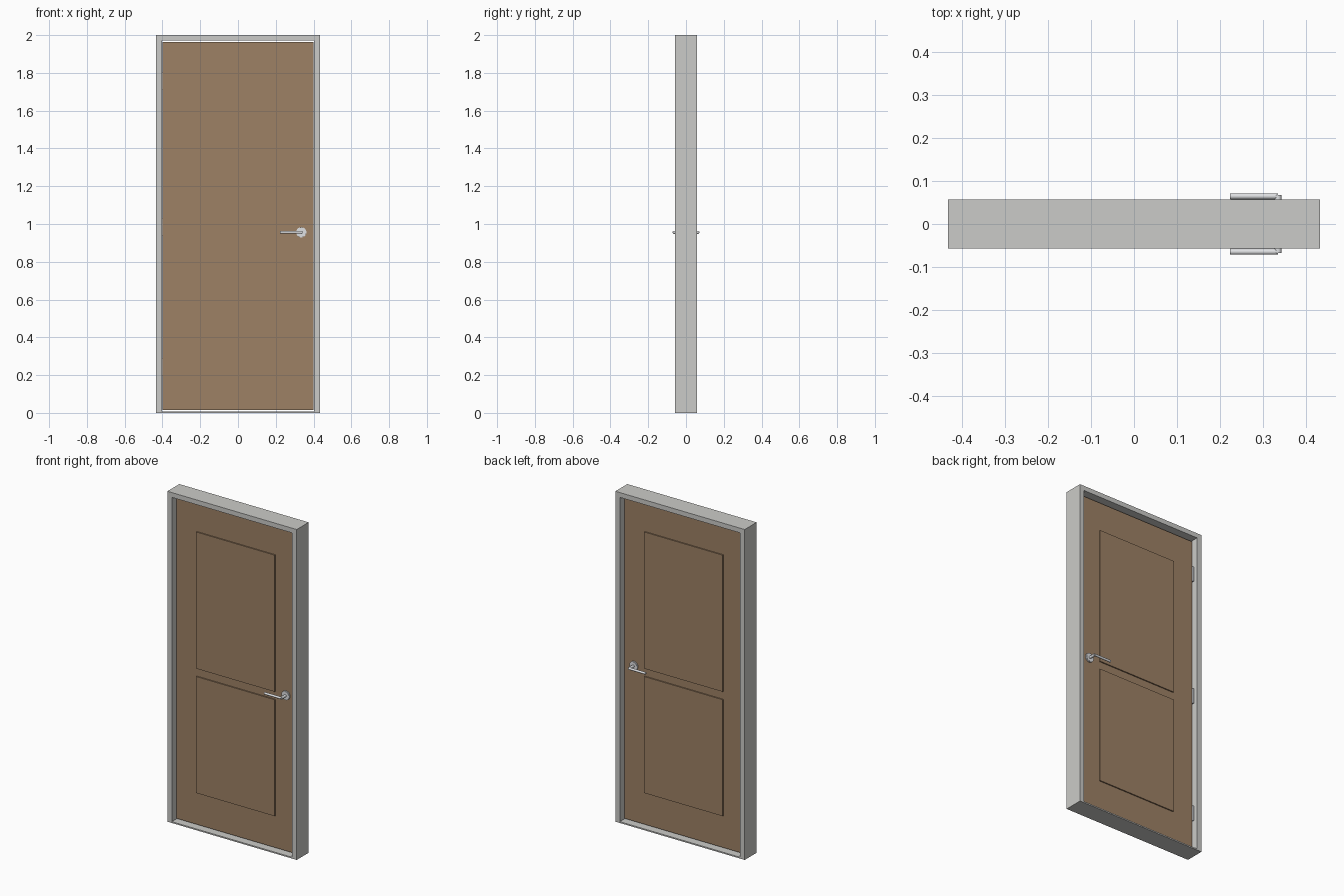
import bpy, bmesh, math
from mathutils import Matrix, Vector

old = bpy.data.objects.get("Cube")
if old:
    bpy.data.objects.remove(old, do_unlink=True)


def material(name, rgb, rough=0.6):
    m = bpy.data.materials.new(name)
    m.use_nodes = True
    m.diffuse_color = (*rgb, 1)
    bsdf = m.node_tree.nodes["Principled BSDF"]
    bsdf.inputs["Base Color"].default_value = (*rgb, 1)
    bsdf.inputs["Roughness"].default_value = rough
    return m


FRAME = material("frame grey", (0.60, 0.60, 0.58))
WOOD = material("door brown", (0.34, 0.22, 0.13))
METAL = material("handle silver", (0.74, 0.75, 0.77), 0.4)
HINGE = material("hinge grey", (0.42, 0.43, 0.45), 0.4)


def finish(name, bm, mat, smooth=False):
    bmesh.ops.recalc_face_normals(bm, faces=bm.faces)
    mesh = bpy.data.meshes.new(name)
    bm.to_mesh(mesh)
    bm.free()
    mesh.materials.append(mat)
    ob = bpy.data.objects.new(name, mesh)
    bpy.context.collection.objects.link(ob)
    if smooth:
        bpy.ops.object.select_all(action='DESELECT')
        ob.select_set(True)
        bpy.context.view_layer.objects.active = ob
        bpy.ops.object.shade_smooth_by_angle(angle=math.radians(40))
    return ob


def box(name, lo, hi, mat):
    lo, hi = Vector(lo), Vector(hi)
    bm = bmesh.new()
    bmesh.ops.create_cube(bm, size=1, matrix=Matrix.Translation((lo + hi) / 2)
                          @ Matrix.Diagonal((*(hi - lo), 1)))
    return finish(name, bm, mat)


def rod(name, a, b, radius, mat, sides=24, bevel=0.0):
    a, b = Vector(a), Vector(b)
    turn = (b - a).to_track_quat('Z', 'Y').to_matrix().to_4x4()
    bm = bmesh.new()
    bmesh.ops.create_cone(bm, cap_ends=True, segments=sides, radius1=radius,
                          radius2=radius, depth=(b - a).length,
                          matrix=Matrix.Translation((a + b) / 2) @ turn)
    if bevel:
        rims = [e for e in bm.edges if any(len(f.verts) > 4 for f in e.link_faces)]
        bmesh.ops.bevel(bm, geom=rims, offset=bevel, segments=2, affect='EDGES')
    return finish(name, bm, mat, True)


# Frame: a rectangular outline with a rectangular opening, made as one ring
W, D, H = 0.433, 0.057, 2.0
IN_W, SILL, HEAD = 0.403, 0.008, 1.971
bm = bmesh.new()
rings = []
for y in (-D, D):
    for x, z0, z1 in ((W, 0, H), (IN_W, SILL, HEAD)):
        corners = ((-x, z0), (x, z0), (x, z1), (-x, z1))
        rings.append([bm.verts.new((cx, y, cz)) for cx, cz in corners])
fo, fi, bo, bi = rings
for p, q in ((fo, fi), (bo, bi), (fo, bo), (fi, bi)):
    for i in range(4):
        j = (i + 1) % 4
        bm.faces.new((p[i], p[j], q[j], q[i]))
finish("door_frame", bm, FRAME)

# Door leaf with a narrow gap all round
T = 0.018
box("door_leaf", (-0.399, -T, 0.014), (0.399, T, 1.963), WOOD)

# Raised panels and lever handles on both sides
for side, s in (("front", -1), ("back", 1)):
    for level, z0, z1 in (("lower", 0.207, 0.912), ("upper", 0.96, 1.787)):
        y0, y1 = sorted((s * (T - 0.002), s * (T + 0.007)))
        box(f"{side}_{level}_panel", (-0.263, y0, z0), (0.263, y1, z1), WOOD)

    hx, hz = 0.335, 0.956
    rod(f"{side}_handle_rose", (hx, s * (T - 0.002), hz),
        (hx, s * (T + 0.009), hz), 0.027, METAL, 32, 0.002)
    rod(f"{side}_handle_neck", (hx, s * T, hz),
        (hx, s * 0.067, hz), 0.008, METAL)
    rod(f"{side}_handle_lever", (hx, s * 0.0645, hz),
        (0.223, s * 0.0645, hz), 0.007, METAL, 24, 0.001)

# Hinges: leaf plate in the gap and knuckle on the back
for place, z in (("lower", 0.245), ("middle", 0.985), ("upper", 1.755)):
    box(f"{place}_hinge_leaf", (-0.404, -0.012, z - 0.046),
        (-0.398, T + 0.004, z + 0.046), HINGE)
    rod(f"{place}_hinge_knuckle", (-0.401, T + 0.005, z - 0.046),
        (-0.401, T + 0.005, z + 0.046), 0.006, HINGE, 16)
